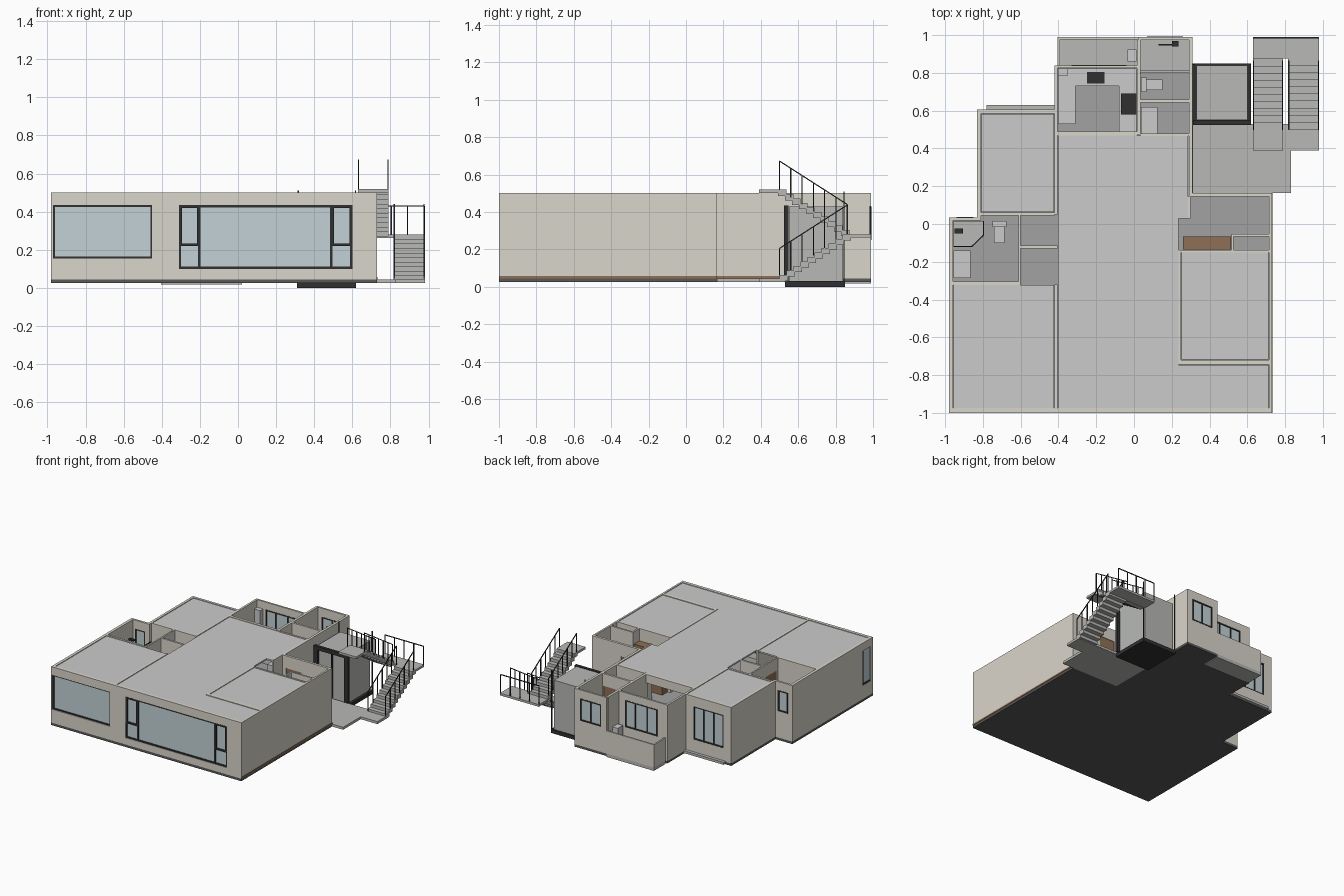
import bpy, bmesh
from mathutils import Vector, Matrix


def mat(name, r, g, b):
    m = bpy.data.materials.new(name)
    m.diffuse_color = (r, g, b, 1)
    return m


PLASTER = mat("plaster", .70, .67, .60)
CEIL = mat("ceiling", .74, .74, .72)
CONCRETE = mat("concrete", .48, .49, .47)
FLOOR = mat("floor", .36, .36, .36)
DARK = mat("dark_slab", .10, .10, .10)
BLACK = mat("black_metal", .03, .03, .03)
GLASS = mat("glass", .55, .64, .67)
WOOD = mat("wood", .28, .16, .09)
WHITE = mat("white_ceramic", .85, .85, .84)


def finish(name, bm, m):
    me = bpy.data.meshes.new(name)
    bm.to_mesh(me)
    bm.free()
    me.materials.append(m)
    ob = bpy.data.objects.new(name, me)
    bpy.context.collection.objects.link(ob)
    return ob


def boxes(name, m, items):
    """Boxes given as (x0, x1, y0, y1, z0, z1)."""
    bm = bmesh.new()
    for x0, x1, y0, y1, z0, z1 in items:
        mx = Matrix.Translation(((x0 + x1) / 2, (y0 + y1) / 2, (z0 + z1) / 2))
        bmesh.ops.create_cube(bm, size=1, matrix=mx @ Matrix.Diagonal((x1 - x0, y1 - y0, z1 - z0, 1)))
    return finish(name, bm, m)


def prism(name, m, pts, z0, z1):
    bm = bmesh.new()
    f = bm.faces.new([bm.verts.new((x, y, z0)) for x, y in pts])
    top = bmesh.ops.extrude_face_region(bm, geom=[f])["geom"]
    bmesh.ops.translate(bm, verts=[v for v in top if isinstance(v, bmesh.types.BMVert)], vec=(0, 0, z1 - z0))
    bmesh.ops.recalc_face_normals(bm, faces=bm.faces)
    return finish(name, bm, m)


def bars(name, m, segs, t=.006):
    """Square bars between point pairs."""
    bm = bmesh.new()
    for p, q in segs:
        p, q = Vector(p), Vector(q)
        d = q - p
        rot = d.to_track_quat('Z', 'Y').to_matrix().to_4x4()
        bmesh.ops.create_cube(bm, size=1, matrix=Matrix.Translation((p + q) / 2) @ rot @ Matrix.Diagonal((t, t, d.length, 1)))
    return finish(name, bm, m)


B, T = .045, .50   # wall base and top


def wall(name, axis, s0, s1, t0, t1, holes=(), z0=B, z1=T):
    """Wall along an axis with rectangular holes (a, b, low, high)."""
    spans, s = [], s0
    for a, b, lo, hi in holes:
        spans += [(s, a, z0, z1), (a, b, z0, lo), (a, b, hi, z1)]
        s = b
    spans.append((s, s1, z0, z1))
    spans = [p for p in spans if p[1] - p[0] > 1e-4 and p[3] - p[2] > 1e-4]
    boxes(name, PLASTER, [(a, b, t0, t1, c, d) if axis == 'x' else (t0, t1, a, b, c, d) for a, b, c, d in spans])


def window(name, x0, x1, y, z0, z1, mullions=(), f=.01):
    """Glass pane with a black frame facing along y."""
    boxes(name + "_glass", GLASS, [(x0, x1, y - .003, y + .003, z0, z1)])
    a, b = y - .009, y + .009
    fr = [(x0, x0 + f, a, b, z0, z1), (x1 - f, x1, a, b, z0, z1),
          (x0, x1, a, b, z0, z0 + f), (x0, x1, a, b, z1 - f, z1)]
    fr += [(mx - f / 2, mx + f / 2, a, b, z0, z1) for mx in mullions]
    boxes(name + "_frame", BLACK, fr)


# Slab and floor follow the stepped footprint
outline = [(-.98, -1), (.73, -1), (.73, .165), (.31, .165), (.31, .99), (.02, .99), (.02, .84),
           (-.42, .84), (-.42, .605), (-.83, .605), (-.83, .035), (-.98, .035)]
prism("base_slab", DARK, outline, .025, .045)
prism("floor_finish", FLOOR, [(x * .99, y * .99) for x, y in outline], .045, .052)
boxes("wood_base_trim", WOOD, [(.725, .733, -1, .165, .045, .057), (.305, .313, .165, .53, .045, .057)])

# Outer walls
wall("front_wall", 'x', -.98, .73, -1, -.975, [(-.97, -.45, .155, .435), (-.31, .6, .10, .435)])
wall("left_front_wall", 'y', -.975, .035, -.98, -.957, [(-.97, -.87, .155, .435)])
wall("left_step_wall", 'x', -.957, -.81, .018, .035, [(-.94, -.85, .26, .43)])
wall("left_back_wall", 'y', .035, .605, -.83, -.81)
wall("bedroom_back_wall", 'x', -.81, -.42, .585, .605, [(-.76, -.49, .15, .42)])
wall("kitchen_back_wall", 'x', -.42, .02, .825, .84, [(-.33, -.04, .22, .44)])
wall("bath_back_wall", 'x', .02, .31, .975, .99, [(.07, .26, .25, .43)])
wall("core_wall", 'y', .165, .975, .29, .31)
wall("right_wall", 'y', -.975, .165, .715, .73)
wall("entry_wall", 'x', .29, .715, .145, .165, [(.33, .47, .055, .40)])

# Partitions
wall("left_spine_wall_front", 'y', -.975, -.32, -.422, -.405)
wall("left_spine_wall_back", 'y', .05, .825, -.422, -.405)
wall("left_bath_front_wall", 'x', -.957, -.6, -.322, -.305)
wall("left_bath_side_wall", 'y', -.305, .05, -.612, -.6, [(-.29, -.15, .055, .4)])
wall("corridor_wall", 'x', -.6, -.405, -.13, -.115)
wall("bedroom_front_wall", 'x', -.81, -.42, .045, .062, [(-.59, -.44, .055, .4)])
wall("bath_left_wall", 'y', .47, .975, .015, .035)
wall("bath_middle_wall", 'x', .035, .29, .643, .66, [(.17, .28, .055, .4)])
wall("bath_front_wall", 'x', .035, .29, .465, .48, [(.15, .28, .055, .4)])
wall("kitchen_lintel", 'x', -.405, .015, .468, .49, z0=.43)
wall("entry_stub", 'y', .03, .145, .285, .298)
wall("closet_wall", 'x', .525, .715, -.065, -.052)
wall("closet_side", 'y', -.15, -.052, .515, .528)
wall("study_back_wall", 'x', .235, .715, -.15, -.137)
wall("study_side_wall", 'y', -.74, -.15, .235, .25, [(-.3, -.17, .055, .4)])
wall("study_front_wall", 'x', .235, .715, -.745, -.72)

# Ceiling panels over the closed rooms
for n, (x0, x1, y0, y1) in {"hall": (-.403, .235, -.973, .03), "hall_back": (-.403, .287, .03, .468),
                            "bedroom_front": (-.955, -.424, -.973, -.324), "bedroom_back": (-.808, -.424, .064, .583),
                            "study": (.252, .713, -.718, -.152), "balcony_front": (.235, .713, -.973, -.747)}.items():
    boxes(n + "_ceiling", CEIL, [(x0, x1, y0, y1, .484, .496)])

# Windows
window("corner_window", -.97, -.45, -.985, .155, .435)
boxes("corner_side_glass", GLASS, [(-.972, -.966, -.97, -.87, .155, .435)])
boxes("corner_side_frame", BLACK, [(-.978, -.96, -.88, -.87, .155, .435), (-.978, -.96, -.97, -.87, .155, .165)])
window("living_window", -.31, .6, -.988, .10, .435, (-.203, .49), .012)
boxes("living_sash", BLACK, [(a, b, -1.0, -.978, z, z + .014) for a, b in ((-.31, -.2), (.487, .6)) for z in (.22, .42)]
      + [(x, x + .016, -1.0, -.978, .22, .435) for x in (-.31, -.216, .487, .584)])
window("bedroom_window", -.76, -.49, .595, .15, .42, (-.67, -.58))
window("kitchen_window", -.33, -.04, .832, .22, .44, (-.24, -.13))
window("bath_window", .07, .26, .983, .25, .43, (.165,))
window("left_bath_window", -.94, -.85, .027, .26, .43)
boxes("bedroom_ledge", CONCRETE, [(-.78, -.42, .605, .63, .03, .05)])

# Rear balcony
boxes("balcony_slab", CONCRETE, [(-.405, .02, .84, .99, .018, .045)])
boxes("balcony_parapet", PLASTER, [(-.405, .02, .978, .99, .045, .23), (-.405, -.393, .84, .978, .045, .23)])
boxes("water_heater", WHITE, [(-.035, .012, .86, .925, .05, .24)])

# Doors and wardrobe
boxes("doors", WOOD, [(.33, .47, .15, .16, .05, .40), (-.59, -.44, .049, .058, .05, .40),
                      (-.61, -.602, -.29, -.15, .05, .40), (.17, .28, .648, .655, .05, .40), (.15, .28, .469, .476, .05, .40)])
boxes("wardrobe", WOOD, [(.26, .513, -.135, -.065, .05, .40)])

# Kitchen
boxes("kitchen_counter", CEIL, [(-.403, -.31, .53, .823, .05, .19), (-.31, -.08, .73, .823, .05, .19),
                                (-.08, .013, .49, .823, .05, .19)])
boxes("hob_and_oven", BLACK, [(-.25, -.155, .745, .805, .19, .197), (-.07, .013, .58, .69, .19, .27)])
boxes("wall_cupboard", CEIL, [(-.403, -.35, .785, .823, .30, .44)])

# Bathrooms
prism("left_shower_tray", CONCRETE, [(-.955, .016), (-.955, -.12), (-.86, -.12), (-.797, -.06), (-.797, .016)], .052, .065)
bars("left_shower_screen", BLACK, [((-.955, -.12, .36), (-.86, -.12, .36)), ((-.86, -.12, .36), (-.797, -.06, .36)),
                                   ((-.797, -.06, .36), (-.797, .016, .36)), ((-.86, -.12, .06), (-.86, -.12, .36)),
                                   ((-.797, -.06, .06), (-.797, -.06, .36))])
boxes("shower_heads", BLACK, [(-.95, -.905, -.05, -.025, .36, .37), (.2, .235, .94, .97, .38, .39), (.13, .235, .945, .953, .37, .377)])
boxes("vanities", WHITE, [(-.955, -.865, -.285, -.14, .05, .18), (.037, .125, .48, .62, .05, .18)])
boxes("toilets", WHITE, [(-.74, -.685, -.1, -.015, .05, .13), (-.75, -.675, -.015, .016, .05, .2),
                         (.065, .15, .71, .765, .05, .13), (.037, .065, .70, .775, .05, .2)])
boxes("back_shower_curb", CONCRETE, [(.035, .29, .80, .812, .05, .08), (.035, .29, .812, .975, .05, .06)])

# Lift pit, car and door frame
boxes("lift_pit", BLACK, [(.31, .62, .53, .85, 0, .03)])
boxes("lift_car", CONCRETE, [(.33, .60, .55, .56, .03, .42), (.33, .60, .83, .84, .03, .42), (.33, .34, .56, .83, .03, .42),
                             (.59, .60, .56, .83, .03, .42), (.33, .60, .55, .84, .42, .43)])
boxes("lift_door_frame", BLACK, [(.312, .345, .525, .548, .045, .435), (.587, .62, .525, .548, .045, .435),
                                 (.312, .62, .525, .548, .405, .435), (.46, .47, .535, .549, .045, .405)])
bars("lift_posts", BLACK, [((x, .845, .03), (x, .845, .51)) for x in (.316, .616)])

# Entrance landing and stairs
boxes("landings", CONCRETE, [(.31, .83, .165, .39, .025, .045), (.31, .64, .39, .53, .025, .045), (.64, .98, .39, .53, .025, .045),
                             (.63, .98, .875, .99, .262, .28), (.63, .79, .39, .51, .502, .52)])
N, Y0, Y1 = 10, .50, .875
run, rise = (Y1 - Y0) / N, .024
boxes("lower_flight", CONCRETE, [(.815, .98, Y0 + i * run, Y0 + (i + 1) * run + .008, .04 + (i - .4) * rise, .04 + (i + 1) * rise)
                                 for i in range(N)])
boxes("upper_flight", CONCRETE, [(.63, .79, Y1 - (i + 1) * run - .008, Y1 - i * run, .28 + (i - .4) * rise, .28 + (i + 1) * rise)
                                 for i in range(N)])

# Railings
rails = [((.632, .985, .43), (.977, .985, .43))]
rails += [((x, .985, .28), (x, .985, .43)) for x in (.632, .718, .804, .89, .977)]
for xs, za, zb in (((.633, .787), .672, .44), ((.82, .976), .205, .437)):
    for x in xs:
        rails.append(((x, .5, za), (x, .862, zb)))
        for i in range(7):
            y, z = .5 + .362 * i / 6, za + (zb - za) * i / 6
            rails.append(((x, y, z - .155), (x, y, z)))
bars("stair_railings", BLACK, rails)
